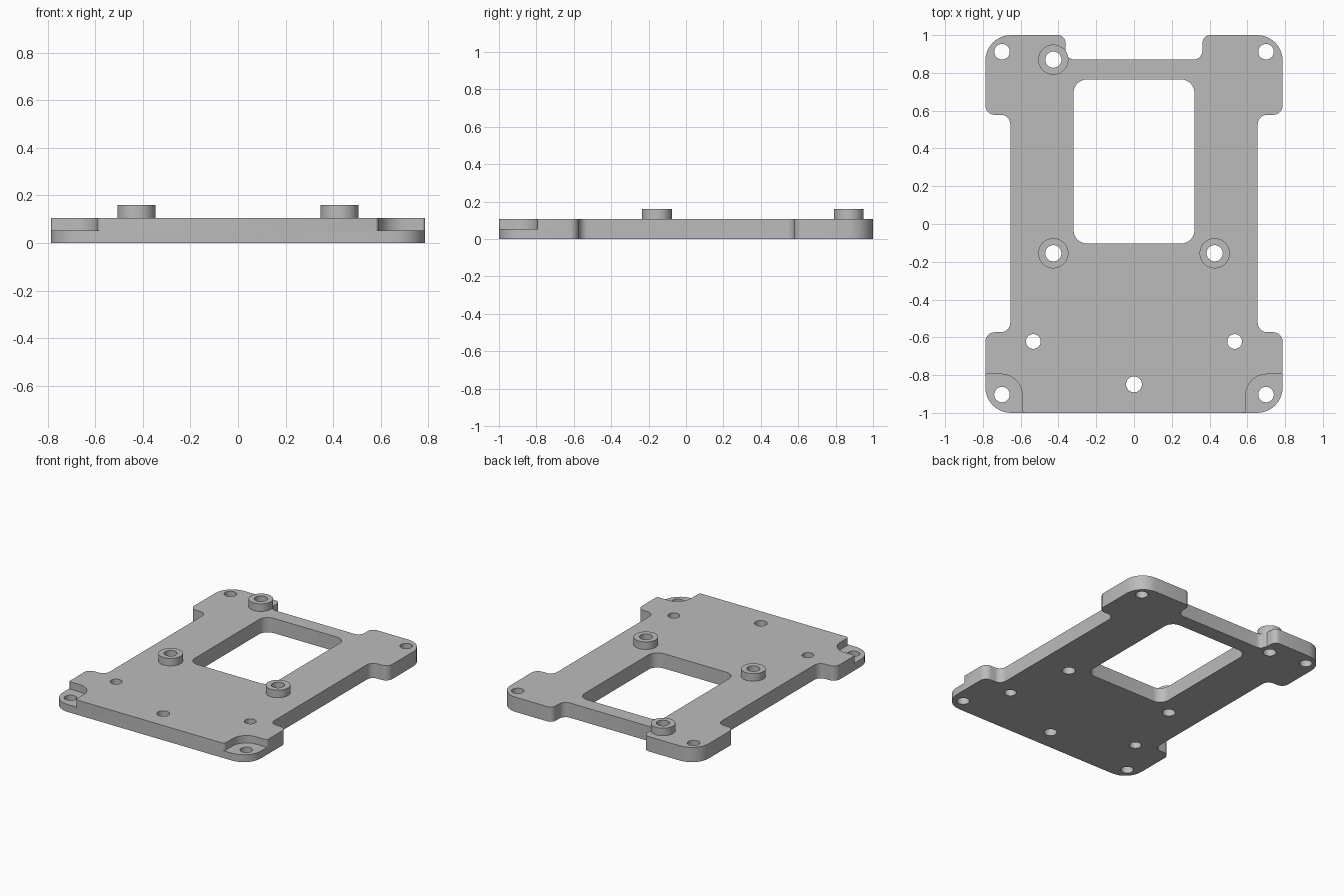
import bpy, bmesh
from math import pi, sin, cos
from mathutils import Vector

if "Cube" in bpy.data.objects:
    bpy.data.objects.remove(bpy.data.objects["Cube"])

TOP, LEDGE, BOSS_TOP = 0.106, 0.053, 0.16

grey = bpy.data.materials.new("plain grey")
grey.use_nodes = True
colour = (0.5, 0.5, 0.5, 1)
grey.diffuse_color = colour
grey.node_tree.nodes["Principled BSDF"].inputs["Base Color"].default_value = colour


def rounded(corners, steps=8):
    """Turn (x, y, radius) corners into a polygon with tangent arcs."""
    out = []
    for i, (x, y, r) in enumerate(corners):
        p = Vector((x, y))
        if r == 0:
            out.append(p)
            continue
        a = (Vector(corners[i - 1][:2]) - p).normalized()
        b = (Vector(corners[(i + 1) % len(corners)][:2]) - p).normalized()
        # all corners are square, so the arc centre lies r along both sides
        centre = p + (a + b) * r
        for k in range(steps + 1):
            t = k / steps * pi / 2
            out.append(centre - b * r * cos(t) - a * r * sin(t))
    return out


def prism(name, outline, z0, z1):
    bm = bmesh.new()
    face = bm.faces.new([bm.verts.new((p[0], p[1], z0)) for p in outline])
    new = bmesh.ops.extrude_face_region(bm, geom=[face])["geom"]
    bmesh.ops.translate(bm, vec=(0, 0, z1 - z0),
                        verts=[v for v in new if isinstance(v, bmesh.types.BMVert)])
    bmesh.ops.recalc_face_normals(bm, faces=bm.faces)
    mesh = bpy.data.meshes.new(name)
    bm.to_mesh(mesh)
    bm.free()
    mesh.materials.append(grey)
    ob = bpy.data.objects.new(name, mesh)
    bpy.context.collection.objects.link(ob)
    return ob


def disc(x, y, r, n=40):
    return [(x + r * cos(2 * pi * i / n), y + r * sin(2 * pi * i / n)) for i in range(n)]


def combine(target, tool, operation):
    tool.hide_render = True
    mod = target.modifiers.new("shape", "BOOLEAN")
    mod.operation, mod.solver, mod.object = operation, "EXACT", tool
    bpy.context.view_layer.objects.active = target
    bpy.ops.object.modifier_apply(modifier=mod.name)
    bpy.data.objects.remove(tool)


# Plate outline: one half, mirrored across x
half = [(0.787, -1, 0.135), (0.787, -0.573, 0.05), (0.655, -0.573, 0.05),
        (0.655, 0.578, 0.05), (0.787, 0.578, 0.05), (0.787, 1, 0.135),
        (0.363, 1, 0.04), (0.363, 0.87, 0.05)]
outline = half + [(-x, y, r) for x, y, r in reversed(half)]
plate = prism("mounting_plate", rounded(outline), 0, TOP)

# Raised bosses
bosses = [(-0.427, 0.87), (-0.427, -0.155), (0.427, -0.155)]
for x, y in bosses:
    combine(plate, prism("boss", disc(x, y, 0.08), 0, BOSS_TOP), "UNION")

# Large rounded window
window = [(-0.32, -0.103, 0.07), (0.32, -0.103, 0.07),
          (0.32, 0.765, 0.07), (-0.32, 0.765, 0.07)]
combine(plate, prism("window_cutter", rounded(window), -0.1, 0.3), "DIFFERENCE")

# Stepped pockets in the front corners
pocket = [(0.592, -0.795, 0.11), (0.592, -1.001, 0.02), (0.5, -1.001, 0), (0.5, -1.2, 0),
          (1, -1.2, 0), (1, -0.7, 0), (0.788, -0.7, 0), (0.788, -0.795, 0.015)]
for side in (1, -1):
    shape = [(side * x, y, r) for x, y, r in pocket]
    combine(plate, prism("pocket_cutter", rounded(shape), LEDGE, 0.3), "DIFFERENCE")

# Through holes
holes = [(x, y, 0.043) for x, y in bosses] + [(0, -0.849, 0.042)]
for side in (1, -1):
    holes += [(side * 0.699, 0.912, 0.041), (side * 0.699, -0.903, 0.041),
              (side * 0.533, -0.622, 0.039)]
for x, y, r in holes:
    combine(plate, prism("hole_cutter", disc(x, y, r), -0.1, 0.3), "DIFFERENCE")

# Smooth curved walls, crisp edges
bpy.ops.object.select_all(action="DESELECT")
plate.select_set(True)
bpy.context.view_layer.objects.active = plate
bpy.ops.object.shade_smooth_by_angle(angle=pi / 6)
